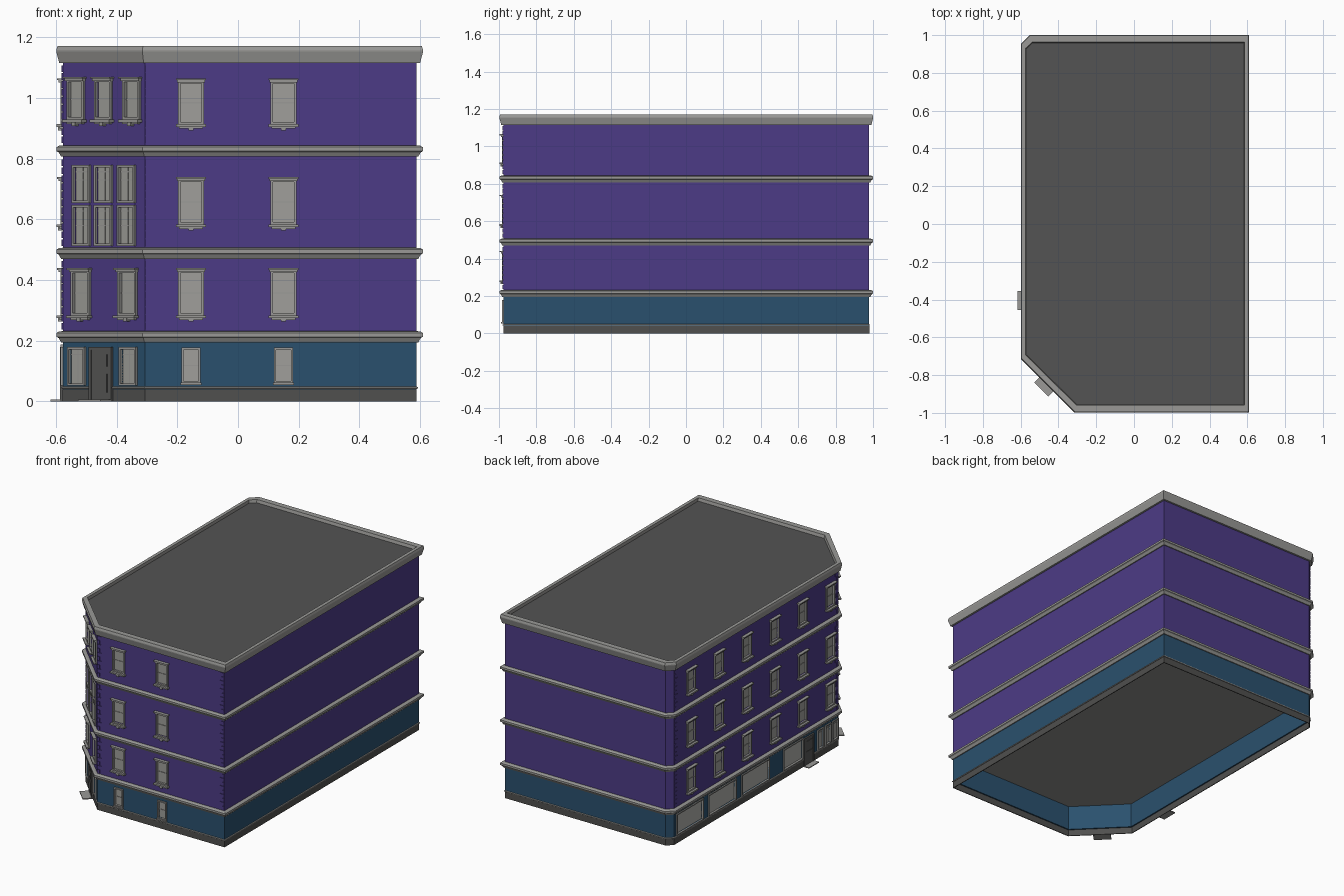
import bpy, bmesh, math
from mathutils import Vector, Matrix

if "Cube" in bpy.data.objects:
    bpy.data.objects.remove(bpy.data.objects["Cube"])

def mat(name, c):
    m = bpy.data.materials.new(name)
    m.diffuse_color = (*c, 1)
    m.use_nodes = True
    m.node_tree.nodes["Principled BSDF"].inputs["Base Color"].default_value = m.diffuse_color
    return m

PURPLE = mat("purple wall", (0.073, 0.044, 0.240))
BLUE = mat("blue wall", (0.023, 0.081, 0.155))
TRIM = mat("stone trim", (0.32, 0.318, 0.305))
PANE = mat("window pane", (0.35, 0.347, 0.325))
SHOP = mat("shop window", (0.42, 0.418, 0.395))
ROOF = mat("dark roof", (0.087, 0.087, 0.087))
PLINTH = mat("dark plinth", (0.080, 0.080, 0.077))
DOOR = mat("door grey", (0.095, 0.095, 0.092))
CEIL = mat("ceiling grey", (0.27, 0.268, 0.258))

# Building footprint, counter-clockwise, big chamfer front left, small one back left
YF, XL = -0.976, -0.577
PLAN = [Vector(p) for p in ((XL, -0.705), (-0.306, YF), (0.588, YF),
                            (0.588, 0.979), (-0.542, 0.979), (XL, 0.944))]

def offset_plan(d, sy=1):
    out, n = [], len(PLAN)
    for i, p in enumerate(PLAN):
        a = (p - PLAN[i - 1]).normalized()
        b = (PLAN[(i + 1) % n] - p).normalized()
        n1, n2 = Vector((a.y, -a.x)), Vector((b.y, -b.x))
        q = p + (n1 + n2) * (d / (1 + n1.dot(n2)))
        out.append(Vector((q.x, q.y * sy)))
    return out

def finish(bm, name, material, recalc=True):
    if recalc:
        bmesh.ops.recalc_face_normals(bm, faces=bm.faces)
    me = bpy.data.meshes.new(name)
    bm.to_mesh(me)
    bm.free()
    ob = bpy.data.objects.new(name, me)
    bpy.context.collection.objects.link(ob)
    if material:
        me.materials.append(material)
    return ob

def ring(name, profile, material):
    """Sweep a closed (offset, height, optional y scale) profile round the footprint."""
    bm = bmesh.new()
    loops = [[bm.verts.new((*p, z)) for p in offset_plan(d, *s)] for d, z, *s in profile]
    n = len(PLAN)
    for k, lo in enumerate(loops):
        up = loops[(k + 1) % len(loops)]
        for i in range(n):
            j = (i + 1) % n
            bm.faces.new((lo[i], lo[j], up[j], up[i]))
    return finish(bm, name, material)

def sheet(name, d, z, material):
    """Single horizontal sheet filling the footprint."""
    bm = bmesh.new()
    bm.faces.new([bm.verts.new((*p, z)) for p in offset_plan(d)])
    return finish(bm, name, material, False)

# Wall frames: origin and horizontal direction; outward normal is u x z
mid = (PLAN[0] + PLAN[1]) / 2
FRONT = (Vector((0, YF, 0)), Vector((1, 0, 0)))
LEFT = (Vector((XL, 0, 0)), Vector((0, -1, 0)))
CORNER = (Vector((*mid, 0)), Vector((*(PLAN[1] - PLAN[0]).normalized(), 0)))

parts = {}

def box(part, face, u0, u1, z0, z1, d0, d1):
    """Add a box to a named part: along the wall, up, and out from the wall."""
    bm = parts.setdefault(part, bmesh.new())
    o, u = face
    n = u.cross(Vector((0, 0, 1)))
    c = o + u * (u0 + u1) / 2 + n * (d0 + d1) / 2 + Vector((0, 0, (z0 + z1) / 2))
    m = Matrix((u * (u1 - u0), n * (d1 - d0), Vector((0, 0, z1 - z0)))).transposed().to_4x4()
    bmesh.ops.create_cube(bm, size=1, matrix=Matrix.Translation(c) @ m)

def opening(face, u, w, z0, z1, t, cols=1, rows=(0.5,), pane="window_panes"):
    """Recessed pane with a casing and glazing bars."""
    a, b = u - w / 2, u + w / 2
    box("opening_cutters", face, a + t, b - t, z0 + t, z1 - t, -0.008, 0.05)
    box(pane, face, a + t / 2, b - t / 2, z0 + t / 2, z1 - t / 2, -0.010, -0.005)
    for s, e in ((a, a + t), (b - t, b)):
        box("window_casings", face, s, e, z0, z1, -0.009, 0.008)
    for s, e in ((z0, z0 + t), (z1 - t, z1)):
        box("window_casings", face, a + t, b - t, s, e, -0.009, 0.008)
    for r in rows:
        z = z0 + (z1 - z0) * r
        box("glazing_bars", face, a + t, b - t, z - 0.002, z + 0.002, -0.009, -0.002)
    for k in range(1, cols):
        x = a + w * k / cols
        box("glazing_bars", face, x - 0.002, x + 0.002, z0 + t, z1 - t, -0.009, -0.003)

def sash_window(face, u, z0, z1, w=0.087):
    """Window with hood moulding, sill and sill brackets."""
    h = w / 2
    opening(face, u, w, z0 + 0.018, z1 - 0.008, 0.009)
    box("window_hoods", face, u - h - 0.006, u + h + 0.006, z1 - 0.006, z1, 0, 0.020)
    box("window_hoods", face, u - h - 0.002, u + h + 0.002, z1 - 0.014, z1 - 0.006, 0, 0.014)
    box("window_sills", face, u - h - 0.006, u + h + 0.006, z0 + 0.01, z0 + 0.019, 0, 0.022)
    box("sill_aprons", face, u - h + 0.004, u + h - 0.004, z0 + 0.004, z0 + 0.01, 0, 0.012)
    box("sill_brackets", face, u - 0.008, u + 0.008, z0 - 0.002, z0 + 0.01, 0, 0.016)

def door(face, u, w, step):
    h = w / 2
    box("doors", face, u - h + 0.01, u + h - 0.01, 0.006, 0.17, 0, 0.007)
    box("door_panels", face, u - h + 0.02, u + h - 0.02, 0.115, 0.155, 0.007, 0.01)
    box("door_panels", face, u - h + 0.02, u + h - 0.02, 0.03, 0.09, 0.007, 0.01)
    for s, e in ((u - h, u - h + 0.01), (u + h - 0.01, u + h)):
        box("door_surrounds", face, s, e, 0, 0.18, 0, 0.009)
    box("door_surrounds", face, u - h, u + h, 0.17, 0.18, 0, 0.010)
    box("door_steps", face, u - h, u + h, 0, 0.006, 0, step)

FLOORS = ((0.265, 0.44), (0.565, 0.74), (0.895, 1.065))

# Upper windows: two columns on the front, six on the left side
for z0, z1 in FLOORS:
    for u in (-0.155, 0.15):
        sash_window(FRONT, u, z0, z1)
    for i in range(6):
        sash_window(LEFT, -0.777 + 0.28 * i, z0, z1)

# Chamfered corner: two, three double-height and three windows
for u in (-0.105, 0.112):
    sash_window(CORNER, u, *FLOORS[0])
for u in (-0.103, 0, 0.107):
    opening(CORNER, u, 0.082, 0.512, 0.648, 0.008, 2, (0.5, 0.85))
    opening(CORNER, u, 0.082, 0.654, 0.78, 0.008, 2, (0.6, 0.82))
for u in (-0.128, 0, 0.132):
    sash_window(CORNER, u, 0.91, 1.07, 0.08)

# Ground floor: small front windows, corner entrance, shop fronts and side door
for u in (-0.155, 0.15):
    opening(FRONT, u, 0.064, 0.06, 0.178, 0.008)
    box("window_sills", FRONT, u - 0.034, u + 0.034, 0.054, 0.062, 0, 0.014)
for u in (-0.125, 0.115):
    opening(CORNER, u, 0.08, 0.052, 0.18, 0.008, 2, (0.8,))
door(CORNER, -0.01, 0.105, 0.06)
for y, w in ((0.79, 0.27), (0.465, 0.28), (0.13, 0.28), (-0.25, 0.2)):
    opening(LEFT, -y, w, 0.052, 0.188, 0.007, 1, (), "shop_windows")
door(LEFT, 0.405, 0.1, 0.041)
for u in (0.525, 0.6, 0.672):
    opening(LEFT, u, 0.06, 0.052, 0.18, 0.007, 1, (0.8,))

# Corner quoins on the decorated walls
for z0, z1 in ((0.236, 0.465), (0.51, 0.80), (0.85, 1.11)):
    count = round((z1 - z0) / 0.026)
    step = (z1 - z0) / count
    for k in range(count):
        w = 0.03 if k % 2 else 0.018
        za, zb = z0 + k * step + 0.002, z0 + (k + 1) * step - 0.002
        box("quoins", FRONT, 0.588 - w, 0.588, za, zb, 0, 0.004)
        box("quoins", FRONT, -0.306, -0.306 + w, za, zb, 0, 0.004)
        box("quoins", LEFT, 0.705 - w, 0.705, za, zb, 0, 0.004)
        box("quoins", LEFT, -0.944, -0.944 + w, za, zb, 0, 0.004)

COLOURS = {"window_panes": PANE, "shop_windows": SHOP, "doors": DOOR, "door_surrounds": DOOR,
           "door_panels": DOOR, "quoins": PURPLE, "opening_cutters": None}
objects = {k: finish(bm, k, COLOURS.get(k, TRIM)) for k, bm in parts.items()}
cutter = objects["opening_cutters"]
cutter.hide_render = True
cutter.display_type = 'WIRE'
cutter.hide_set(True)

# Walls as thin shells with the window recesses cut in
def wall(name, z0, z1, material):
    ob = ring(name, [(0, z0), (0, z1), (-0.012, z1), (-0.012, z0)], material)
    m = ob.modifiers.new("recesses", 'BOOLEAN')
    m.operation, m.solver, m.object = 'DIFFERENCE', 'EXACT', cutter

wall("ground_floor_wall", 0.04, 0.2, BLUE)
wall("upper_wall", 0.2, 1.13, PURPLE)

# Plinth and its thin moulding; the underside stays open
ring("plinth", [(0.001, 0), (0.001, 0.04), (-0.004, 0.04), (-0.004, 0)], PLINTH)
ring("plinth_moulding", [(-0.004, 0.04), (0.004, 0.042), (0.005, 0.047), (-0.004, 0.051)], TRIM)

# String courses between floors
for i, z in enumerate((0.195, 0.47, 0.807)):
    ring(f"string_course_{i + 1}",
         [(-0.004, z), (0.006, z), (0.014, z + 0.014), (0.021, z + 0.018),
          (0.021, z + 0.031), (0.013, z + 0.036), (-0.004, z + 0.037)], TRIM)

# Roof cornice with parapet rim, roof and ground-floor ceiling
ring("roof_cornice", [(-0.006, 1.115), (0.012, 1.115), (0.022, 1.153), (0.022, 1.158),
                      (0.018, 1.171), (-0.003, 1.171, 0.986), (-0.006, 1.145, 0.982)], TRIM)
sheet("roof", -0.002, 1.152, ROOF)
sheet("ground_floor_ceiling", -0.008, 0.196, CEIL)
